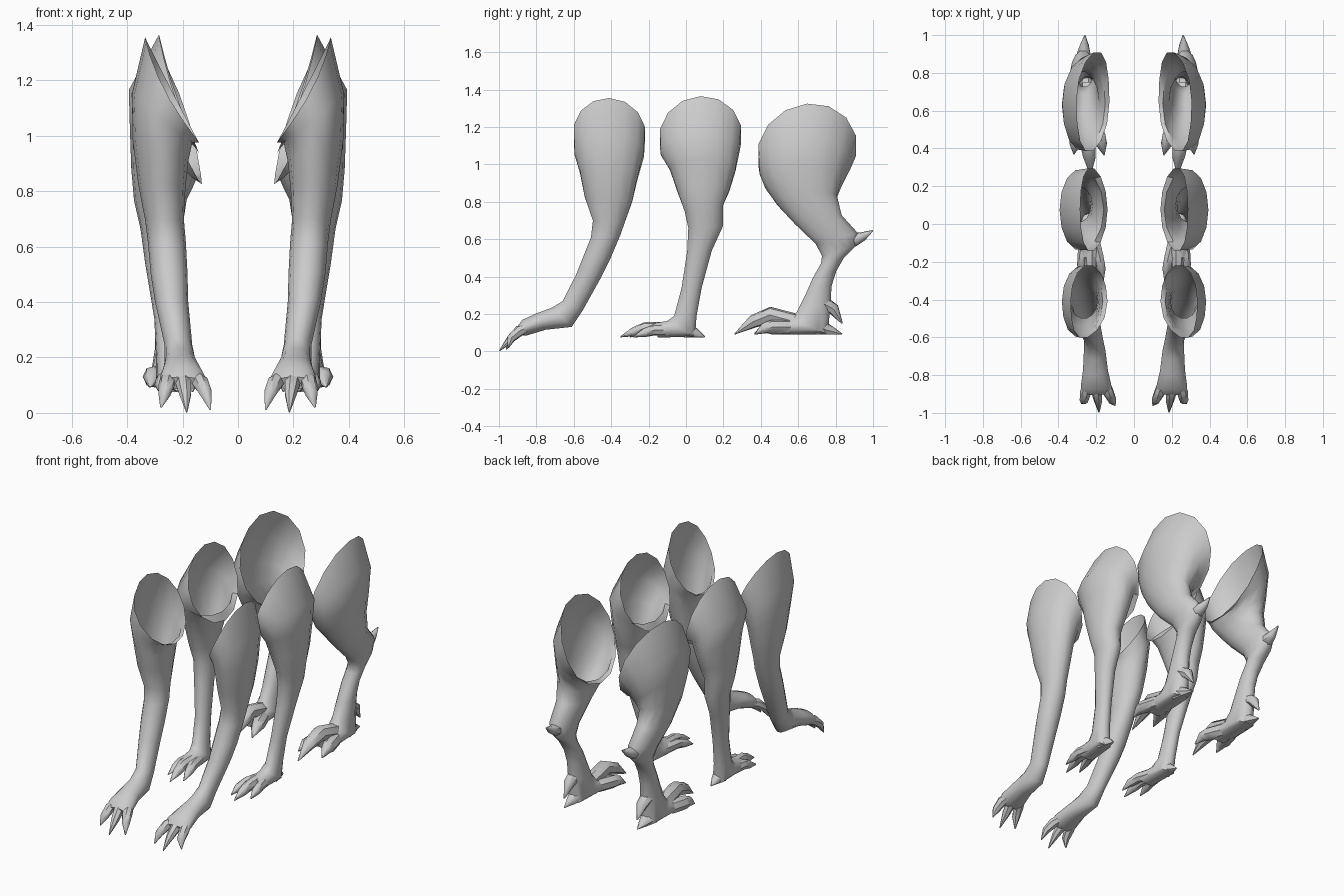
import bpy, bmesh, math
from mathutils import Vector

skin = bpy.data.materials.new("pale_grey_skin")
skin.diffuse_color = (0.6, 0.6, 0.6, 1)


def skin_rings(bm, rings, floor):
    """Join rings of points into a tube, open at the start and capped at the end."""
    loops = [[bm.verts.new((p.x, p.y, max(p.z, floor))) for p in r] for r in rings]
    n = len(loops[0])
    for up, low in zip(loops, loops[1:]):
        for i in range(n):
            j = (i + 1) % n
            bm.faces.new((up[i], low[i], low[j], up[j]))
    bm.faces.new(loops[-1][::-1])


def limb(bm, sections, floor, bow, n=14):
    """Section: front y, front z, back y, back z, inner x, outer x, outward rise.
    Bow: sideways shift of the front and back of the open rim."""
    rings = []
    for k, (y0, z0, y1, z1, xi, xo, rise) in enumerate(sections):
        c = Vector(((xi + xo) / 2, (y0 + y1) / 2, (z0 + z1) / 2))
        a = Vector(((xo - xi) / 2, 0, rise))
        b = Vector((0, (y1 - y0) / 2, (z1 - z0) / 2))
        fade = max(0, 1 - k / 2)
        ring = []
        for i in range(n):
            t = 2 * math.pi * i / n
            s = math.sin(t)
            p = c + a * math.cos(t) + b * s
            p.x += fade * s * s * bow[s > 0]
            ring.append(p)
        rings.append(ring)
    skin_rings(bm, rings, floor)


def claw(bm, path, floor, n=7):
    """Tapering toe or spur through points of x, y, z, radius."""
    pts = [Vector(p[:3]) for p in path]
    rings = []
    for k, p in enumerate(pts):
        d = (pts[min(k + 1, len(pts) - 1)] - pts[max(k - 1, 0)]).normalized()
        a = (Vector((1, 0, 0)) - d * d.x).normalized()
        b = a.cross(d)
        r = path[k][3]
        rings.append([p + (a * math.cos(t) + b * math.sin(t)) * r
                      for t in (2 * math.pi * i / n for i in range(n))])
    skin_rings(bm, rings, floor)


def leg_pair(name, sections, claws, floor, bow):
    bm = bmesh.new()
    limb(bm, sections, floor, bow)
    for c in claws:
        claw(bm, c, floor)
    me = bpy.data.meshes.new(name)
    bm.to_mesh(me)
    bm.free()
    me.materials.append(skin)
    ob = bpy.data.objects.new(name, me)
    bpy.context.collection.objects.link(ob)
    bpy.context.view_layer.objects.active = ob
    ob.select_set(True)
    bpy.ops.object.shade_smooth_by_angle(angle=math.radians(50))
    ob.select_set(False)
    mirror = ob.modifiers.new("mirror", 'MIRROR')
    mirror.use_mirror_merge = False


# Front legs: slanted open shoulder, forearm, reaching foot with three toes
leg_pair("front_legs", [
    (-.605, 1.17, -.215, 1.16, .14, .335, .19),
    (-.60, 1.07, -.22, 1.06, .165, .382, .09),
    (-.57, .96, -.255, .93, .18, .38, .04),
    (-.545, .83, -.285, .80, .19, .36, .01),
    (-.50, .70, -.325, .69, .195, .335, 0),
    (-.51, .61, -.35, .62, .188, .325, 0),
    (-.55, .51, -.405, .49, .182, .315, 0),
    (-.59, .41, -.45, .40, .18, .30, 0),
    (-.66, .27, -.55, .22, .165, .265, 0),
    (-.72, .235, -.61, .13, .152, .265, 0),
    (-.80, .205, -.75, .115, .138, .27, 0),
    (-.875, .17, -.85, .085, .118, .282, 0),
    (-.905, .13, -.885, .085, .125, .278, 0),
], [[(.20 + s * .045, -.84, .13, .024), (.196 + s * .060, -.89, .11, .03),
     (.19 + s * .075, -.935, .07, .023), (tx, ty, tz, .003)]
    for s, tx, ty, tz in ((-1, .10, -.96, .012), (0, .185, -.997, .004),
                          (1, .278, -.95, .02))], 0, (.03, 0))

# Middle legs: upright shin, flat foot with three toes and a heel spur
leg_pair("middle_legs", [
    (-.145, 1.14, .30, 1.16, .14, .285, .215),
    (-.14, 1.07, .29, 1.08, .16, .394, .09),
    (-.09, .98, .268, .97, .185, .39, .05),
    (-.05, .86, .235, .86, .205, .385, .02),
    (-.01, .75, .20, .78, .22, .375, 0),
    (.01, .66, .20, .67, .228, .352, 0),
    (.005, .54, .14, .54, .228, .335, 0),
    (-.025, .34, .085, .34, .218, .302, 0),
    (-.065, .19, .058, .19, .205, .295, 0),
    (-.10, .165, .05, .075, .185, .295, 0),
    (-.18, .15, -.15, .075, .17, .29, 0),
], [[(.215, -.08, .115, .035), (.187, -.18, .12, .03), (.172, -.24, .105, .024), (.163, -.30, .078, .003)],
    [(.23, -.10, .125, .035), (.23, -.22, .125, .032), (.225, -.28, .105, .025), (.22, -.35, .078, .003)],
    [(.25, -.08, .115, .035), (.27, -.17, .115, .03), (.277, -.22, .10, .024), (.283, -.28, .078, .003)],
    [(.24, .0, .11, .045), (.24, .05, .098, .028), (.24, .10, .078, .003)]], .075, (.015, .015))

# Rear legs: broad thigh, pointed hock, splayed foot with dewclaw
leg_pair("rear_legs", [
    (.38, 1.05, .915, 1.10, .13, .305, .25),
    (.388, .98, .885, 1.01, .152, .38, .155),
    (.42, .89, .84, .91, .165, .382, .09),
    (.485, .79, .81, .83, .185, .375, .04),
    (.58, .68, .835, .73, .195, .355, 0),
    (.69, .575, .92, .635, .205, .335, 0),
    (.725, .51, .915, .57, .21, .32, 0),
    (.72, .47, .845, .50, .21, .312, 0),
    (.675, .39, .805, .43, .205, .302, 0),
    (.64, .31, .78, .35, .20, .30, 0),
    (.59, .21, .775, .25, .195, .30, 0),
    (.55, .18, .76, .09, .185, .315, 0),
    (.46, .16, .48, .09, .18, .32, 0),
], [[(.25, .58, .16, .045), (.245, .45, .195, .045), (.235, .36, .16, .036), (.23, .26, .093, .003)],
    [(.22, .55, .13, .04), (.185, .46, .13, .04), (.17, .42, .125, .03), (.158, .365, .093, .003)],
    [(.28, .55, .13, .04), (.305, .46, .13, .04), (.312, .42, .125, .03), (.318, .37, .093, .003)],
    [(.265, .84, .59, .03), (.265, .90, .598, .038), (.262, .945, .615, .025), (.26, 1.0, .647, .003)],
    [(.25, .70, .13, .055), (.25, .77, .11, .03), (.25, .835, .093, .003)],
    [(.25, .73, .26, .04), (.25, .79, .225, .032), (.25, .835, .15, .004)]], .09, (.02, -.025))
